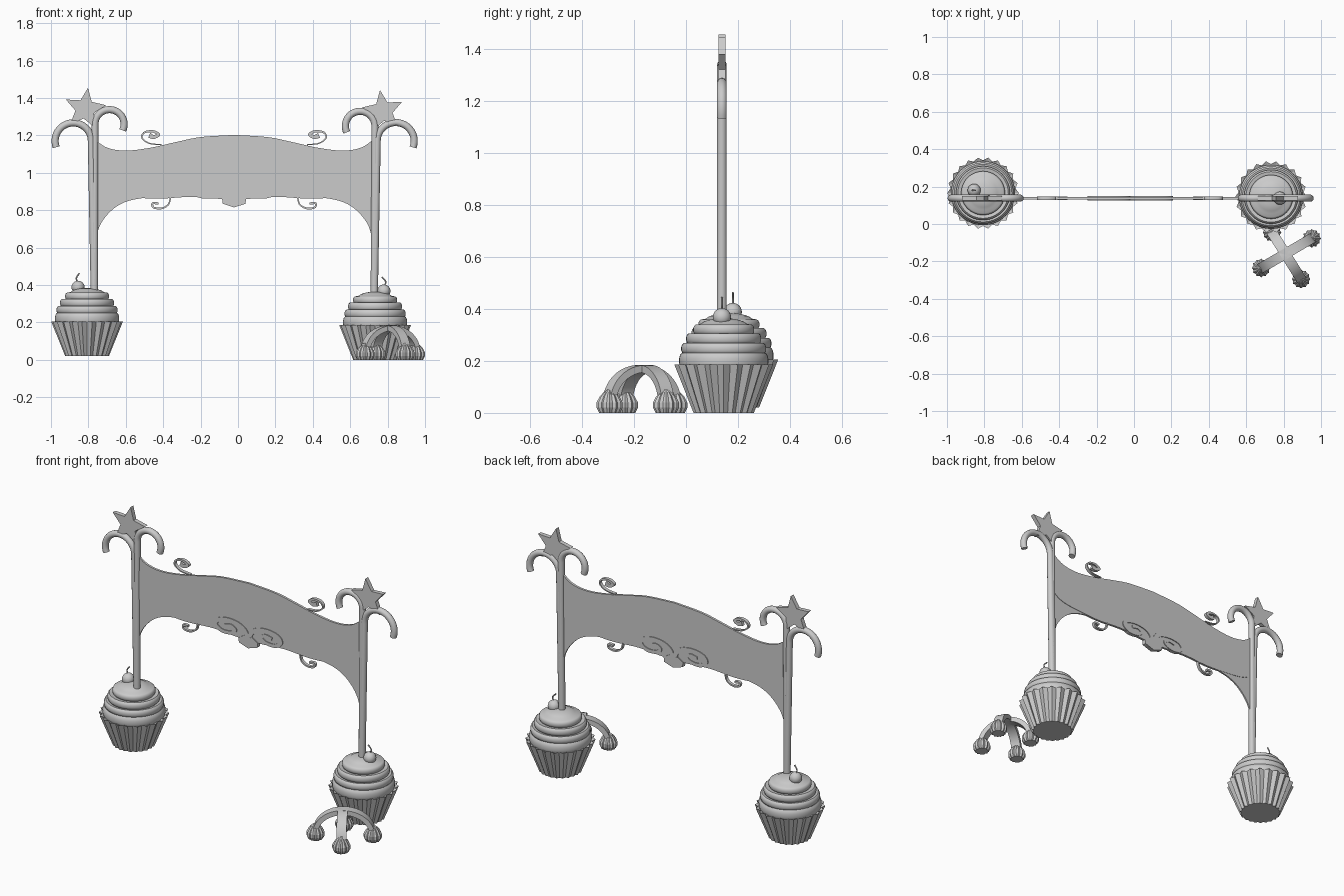
import bpy, bmesh
from math import sin, cos, pi, radians, atan2, hypot
from mathutils import Vector

if "Cube" in bpy.data.objects:
    bpy.data.objects.remove(bpy.data.objects["Cube"])

PLANE_Y = 0.138    # plane of the sign
MID_X = -0.021     # mirror axis of the sign


def finish(name, bm, loc=(0, 0, 0), rot=0, smooth=True):
    bmesh.ops.recalc_face_normals(bm, faces=bm.faces)
    me = bpy.data.meshes.new(name)
    bm.to_mesh(me)
    bm.free()
    ob = bpy.data.objects.new(name, me)
    bpy.context.collection.objects.link(ob)
    ob.location = loc
    ob.rotation_euler.z = rot
    if smooth:
        bpy.ops.object.select_all(action='DESELECT')
        ob.select_set(True)
        bpy.context.view_layer.objects.active = ob
        bpy.ops.object.shade_smooth_by_angle(angle=radians(40))
    return ob


def spline(pts, n=8):
    # smooth curve through the given points
    p = [Vector(q) for q in pts]
    p = [2 * p[0] - p[1]] + p + [2 * p[-1] - p[-2]]
    out = []
    for a, b, c, d in zip(p, p[1:], p[2:], p[3:]):
        for i in range(n):
            t = i / n
            out.append(0.5 * (2 * b + (c - a) * t + (2 * a - 5 * b + 4 * c - d) * t * t
                              + (3 * b - a - 3 * c + d) * t ** 3))
    return out + [p[-2]]


def mirror(pts):
    return [(2 * MID_X - x, z) for x, z in pts]


def plate(name, outline, depth, y=PLANE_Y):
    # flat outline in the xz plane, given a thickness
    bm = bmesh.new()
    f = bm.faces.new([bm.verts.new((x, y - depth / 2, z)) for x, z in outline])
    r = bmesh.ops.extrude_face_region(bm, geom=[f])
    bmesh.ops.translate(bm, vec=(0, depth, 0),
                        verts=[v for v in r['geom'] if isinstance(v, bmesh.types.BMVert)])
    return finish(name, bm)


def sweep(name, path, section, loc=(0, PLANE_Y, 0), rot=0, taper=None):
    # section (in-plane, across) carried along a path in the xz plane
    bm = bmesh.new()
    p = [Vector(q) for q in path]
    rings = []
    for i, c in enumerate(p):
        d = (p[min(i + 1, len(p) - 1)] - p[max(i - 1, 0)]).normalized()
        k = taper(i / (len(p) - 1)) if taper else 1
        rings.append([bm.verts.new((c.x - d.y * u * k, v, c.y + d.x * u * k)) for u, v in section])
    m = len(section)
    for a, b in zip(rings, rings[1:]):
        for i in range(m):
            bm.faces.new((a[i], a[(i + 1) % m], b[(i + 1) % m], b[i]))
    bm.faces.new(rings[0])
    bm.faces.new(rings[-1])
    return finish(name, bm, loc, rot)


def disc(r, n=14):
    return [(r * cos(2 * pi * i / n), r * sin(2 * pi * i / n)) for i in range(n)]


def rect(w, h):
    return [(-w / 2, -h / 2), (w / 2, -h / 2), (w / 2, h / 2), (-w / 2, h / 2)]


def lathe(name, profile, n, loc, ridge=0, smooth=True):
    # turned profile, with every second column pulled in to make pleats
    bm = bmesh.new()
    rings = []
    for r, z in profile:
        rings.append([bm.verts.new((r * (1 - ridge * (i % 2)) * cos(2 * pi * i / n),
                                    r * (1 - ridge * (i % 2)) * sin(2 * pi * i / n), z)) for i in range(n)])
    for a, b in zip(rings, rings[1:]):
        for i in range(n):
            bm.faces.new((a[i], a[(i + 1) % n], b[(i + 1) % n], b[i]))
    bm.faces.new(rings[0])
    bm.faces.new(rings[-1])
    return finish(name, bm, loc, 0, smooth)


# Cupcake bases with cherries
def cupcake(side, loc, cherry, stem):
    lathe(side + "_wrapper", [(0.117, 0), (0.192, 0.186), (0.16, 0.172)], 44, loc, 0.085, False)
    prof = [(0.15, 0.165)]
    for r, z, h in [(0.172, 0.2, 0.032), (0.164, 0.247, 0.022), (0.145, 0.285, 0.022), (0.118, 0.32, 0.02)]:
        prof += [(r - 0.014 + 0.014 * cos(a), z + h * sin(a)) for a in (-1.3, -0.8, -0.3, 0.3, 0.8, 1.3)]
    prof += [(0.09, 0.342), (0.075, 0.352), (0.045, 0.361), (0.005, 0.365)]
    lathe(side + "_frosting", prof, 48, loc)
    bm = bmesh.new()
    bmesh.ops.create_uvsphere(bm, u_segments=20, v_segments=12, radius=0.035)
    finish(side + "_cherry", bm, cherry)
    sweep(side + "_cherry_stem", spline(stem, 4), disc(0.004, 8), (0, cherry[1], 0))


cupcake("left", (-0.807, 0.165, 0.02), (-0.855, 0.18, 0.388),
        [(-0.856, 0.41), (-0.864, 0.438), (-0.848, 0.463)])
cupcake("right", (0.733, 0.145, 0), (0.78, 0.138, 0.368),
        [(0.782, 0.395), (0.79, 0.418), (0.768, 0.443)])


# Posts: two candy canes side by side, curling apart
def cane(name, foot, x, zc, radius, direction, sweep_angle=200):
    arc = [(x + direction * radius * (1 - cos(a)), zc + radius * sin(a))
           for a in [radians(sweep_angle) * i / 24 for i in range(25)]]
    sweep(name, [foot] + arc, disc(0.019))


cane("left_cane_outer", (-0.768, 0.32), -0.784, 1.17, 0.097, -1)
cane("left_cane_inner", (-0.768, 0.32), -0.765, 1.26, 0.078, 1, 205)
cane("right_cane_inner", (0.728, 0.3), 0.732, 1.25, 0.079, -1, 205)
cane("right_cane_outer", (0.728, 0.3), 0.744, 1.17, 0.099, 1)


# Stars on top of the posts
def star(name, x, z, tilt):
    pts = []
    for i in range(10):
        r = 0.052 if i % 2 else 0.114
        a = radians(tilt + 36 * i)
        pts.append((x + r * cos(a), z + r * sin(a)))
    plate(name, pts, 0.026)


star("left_star", -0.818, 1.342, 82)
star("right_star", 0.775, 1.33, 98)

# Banner panel and its thinner corner brackets
top = spline([(MID_X, 1.203), (-0.2, 1.191), (-0.33, 1.165), (-0.47, 1.134), (-0.6, 1.119),
              (-0.7, 1.135), (-0.775, 1.185)])
low = spline([(-0.775, 0.97), (-0.75, 0.915), (-0.68, 0.882), (-0.55, 0.868), (-0.42, 0.862),
              (-0.26, 0.871), (-0.12, 0.862), (MID_X, 0.86)])
half = [tuple(p) for p in top + low]
plate("banner_panel", half + mirror(half)[::-1][1:-1], 0.014)
edge = spline([(-0.765, 0.63), (-0.735, 0.725), (-0.675, 0.8), (-0.6, 0.845), (-0.5, 0.866), (-0.42, 0.864)])
bracket = [(-0.42, 0.9), (-0.6, 0.93), (-0.775, 1.0)] + [tuple(p) for p in edge]
plate("left_bracket", bracket, 0.009)
plate("right_bracket", mirror(bracket), 0.009)

# Small curls above and below the banner, and the centre scrolls
top_curl = [(-0.41, 1.15), (-0.475, 1.158), (-0.513, 1.187), (-0.50, 1.216), (-0.455, 1.222),
            (-0.425, 1.205), (-0.45, 1.192), (-0.475, 1.2)]
low_curl = [(-0.36, 0.87), (-0.373, 0.83), (-0.41, 0.81), (-0.452, 0.815), (-0.456, 0.837), (-0.425, 0.836)]
scroll = [(-0.032, 0.85), (-0.037, 0.905), (-0.08, 0.938), (-0.15, 0.949), (-0.215, 0.936), (-0.238, 0.905),
          (-0.2, 0.876), (-0.14, 0.877), (-0.108, 0.9), (-0.135, 0.919), (-0.178, 0.912)]
for side, flip in (("left", list), ("right", mirror)):
    sweep(side + "_top_curl", spline(flip(top_curl)), rect(0.01, 0.02), taper=lambda t: 0.6 + 2.1 * t * t)
    sweep(side + "_low_curl", spline(flip(low_curl)), rect(0.009, 0.018), taper=lambda t: 0.8 + 0.6 * t)
    sweep(side + "_scroll", spline(flip(scroll)), rect(0.024, 0.024), taper=lambda t: 1.2 - 0.5 * t)
keel = [(MID_X, 0.88), (-0.05, 0.885), (-0.085, 0.862), (-0.082, 0.835), (MID_X, 0.815)]
plate("centre_keystone", keel + mirror(keel)[::-1][1:-1], 0.025)

# Crossed candy arches with piped dollops at their feet
dollop = [(0.04, 0), (0.05, 0.02), (0.05, 0.04), (0.038, 0.063), (0.022, 0.08), (0.008, 0.09)]
for n, (a, b) in enumerate([((0.95, -0.077), (0.68, -0.235)), ((0.738, -0.045), (0.893, -0.294))], 1):
    span = hypot(b[0] - a[0], b[1] - a[1]) / 2
    path = [(span * cos(t), 0.04 + 0.13 * sin(t)) for t in [pi * i / 24 for i in range(25)]]
    sweep(f"arch_{n}", path, rect(0.028, 0.055), ((a[0] + b[0]) / 2, (a[1] + b[1]) / 2, 0),
          atan2(b[1] - a[1], b[0] - a[0]))
    for k, (x, y) in enumerate((a, b), 1):
        lathe(f"arch_{n}_dollop_{k}", dollop, 24, (x, y, 0), 0.14, False)
